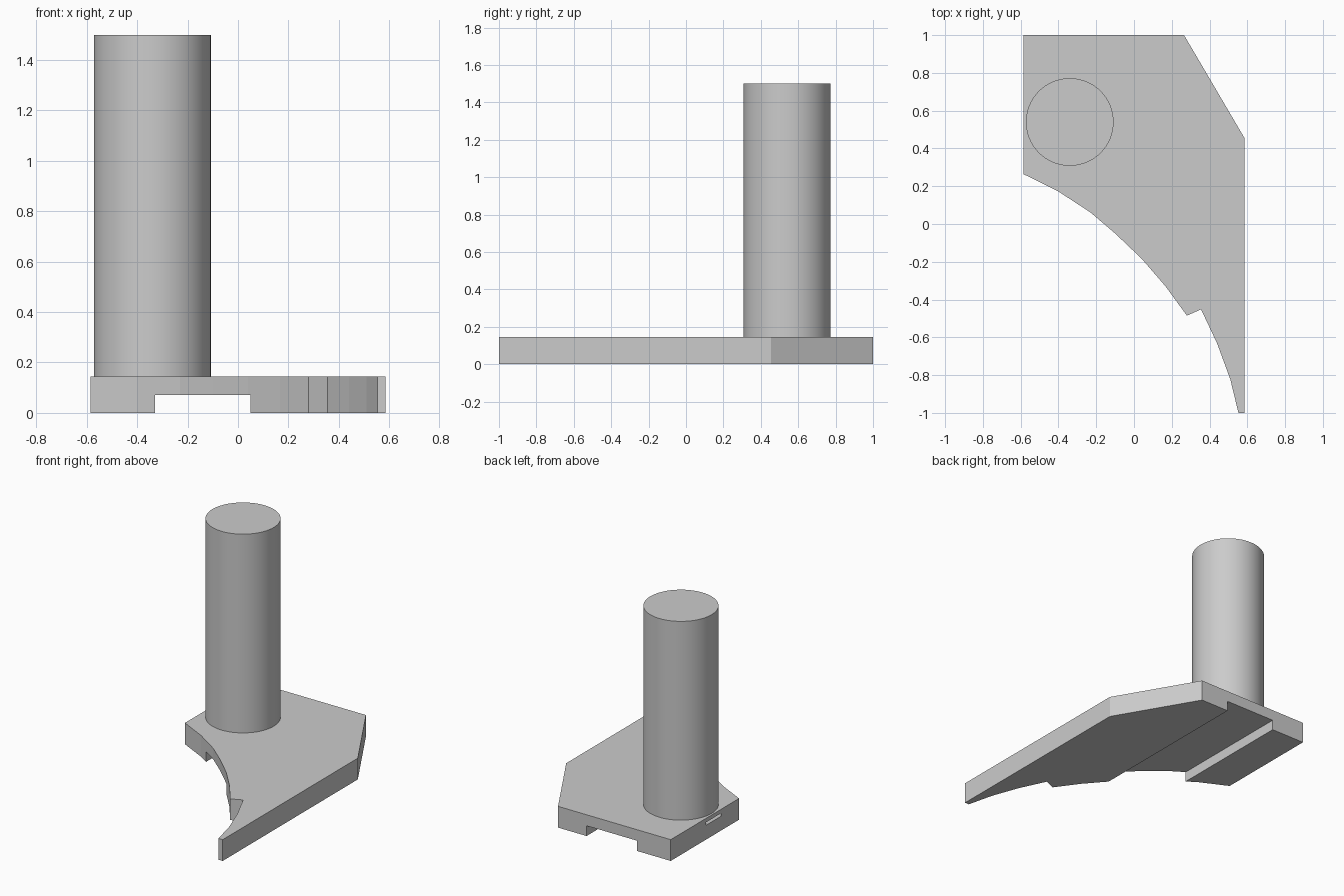
import bpy, bmesh

cube = bpy.data.objects.get("Cube")
if cube:
    bpy.data.objects.remove(cube, do_unlink=True)

PLATE_TOP = 0.145
POST_X, POST_Y, POST_R = -0.34, 0.54, 0.232

grey = bpy.data.materials.new("light_grey")
grey.use_nodes = True
grey.diffuse_color = (0.6, 0.6, 0.6, 1)
grey.node_tree.nodes["Principled BSDF"].inputs["Base Color"].default_value = (0.6, 0.6, 0.6, 1)


def prism(name, outline, z0, z1):
    """Extrude a flat outline from z0 to z1."""
    bm = bmesh.new()
    face = bm.faces.new([bm.verts.new((x, y, z0)) for x, y in outline])
    new = bmesh.ops.extrude_face_region(bm, geom=[face])["geom"]
    top = [v for v in new if isinstance(v, bmesh.types.BMVert)]
    bmesh.ops.translate(bm, verts=top, vec=(0, 0, z1 - z0))
    bmesh.ops.recalc_face_normals(bm, faces=bm.faces)
    mesh = bpy.data.meshes.new(name)
    bm.to_mesh(mesh)
    bm.free()
    mesh.materials.append(grey)
    obj = bpy.data.objects.new(name, mesh)
    bpy.context.collection.objects.link(obj)
    return obj


def cylinder(name, radius, z0, z1):
    """Upright cylinder on the post axis."""
    bpy.ops.mesh.primitive_cylinder_add(vertices=64, radius=radius, depth=z1 - z0,
                                        location=(POST_X, POST_Y, (z0 + z1) / 2))
    obj = bpy.context.object
    obj.name = name
    obj.data.materials.append(grey)
    return obj


def cut(target, cutter):
    cutter.hide_render = True
    mod = target.modifiers.new("cut", "BOOLEAN")
    mod.operation = "DIFFERENCE"
    mod.solver = "EXACT"
    mod.object = cutter
    bpy.context.view_layer.objects.active = target
    bpy.ops.object.modifier_apply(modifier=mod.name)
    bpy.data.objects.remove(cutter, do_unlink=True)


# Base plate: stepped, scooped front edge and one clipped back corner
scoop = [(-0.585, 0.264), (-0.40, 0.172), (-0.23, 0.061), (-0.10, -0.05),
         (0.04, -0.183), (0.167, -0.33), (0.28, -0.485)]
step = [(0.355, -0.452), (0.44, -0.632), (0.51, -0.823), (0.553, -1)]
straight = [(0.585, -1), (0.585, 0.455), (0.265, 1), (-0.585, 1)]
plate = prism("base_plate", scoop + step + straight, 0, PLATE_TOP)

# Channel running front to back under the plate
channel = prism("channel_cutter", [(-0.33, -1.2), (0.05, -1.2), (0.05, 1.2), (-0.33, 1.2)], -0.1, 0.07)
cut(plate, channel)

# Thin round pocket that breaks through the side wall as a slot
cut(plate, cylinder("pocket_cutter", 0.258, 0.098, 0.118))

# Post
post = cylinder("post", POST_R, PLATE_TOP - 0.015, 1.5)
bpy.ops.object.select_all(action="DESELECT")
post.select_set(True)
bpy.context.view_layer.objects.active = post
bpy.ops.object.shade_smooth_by_angle()
